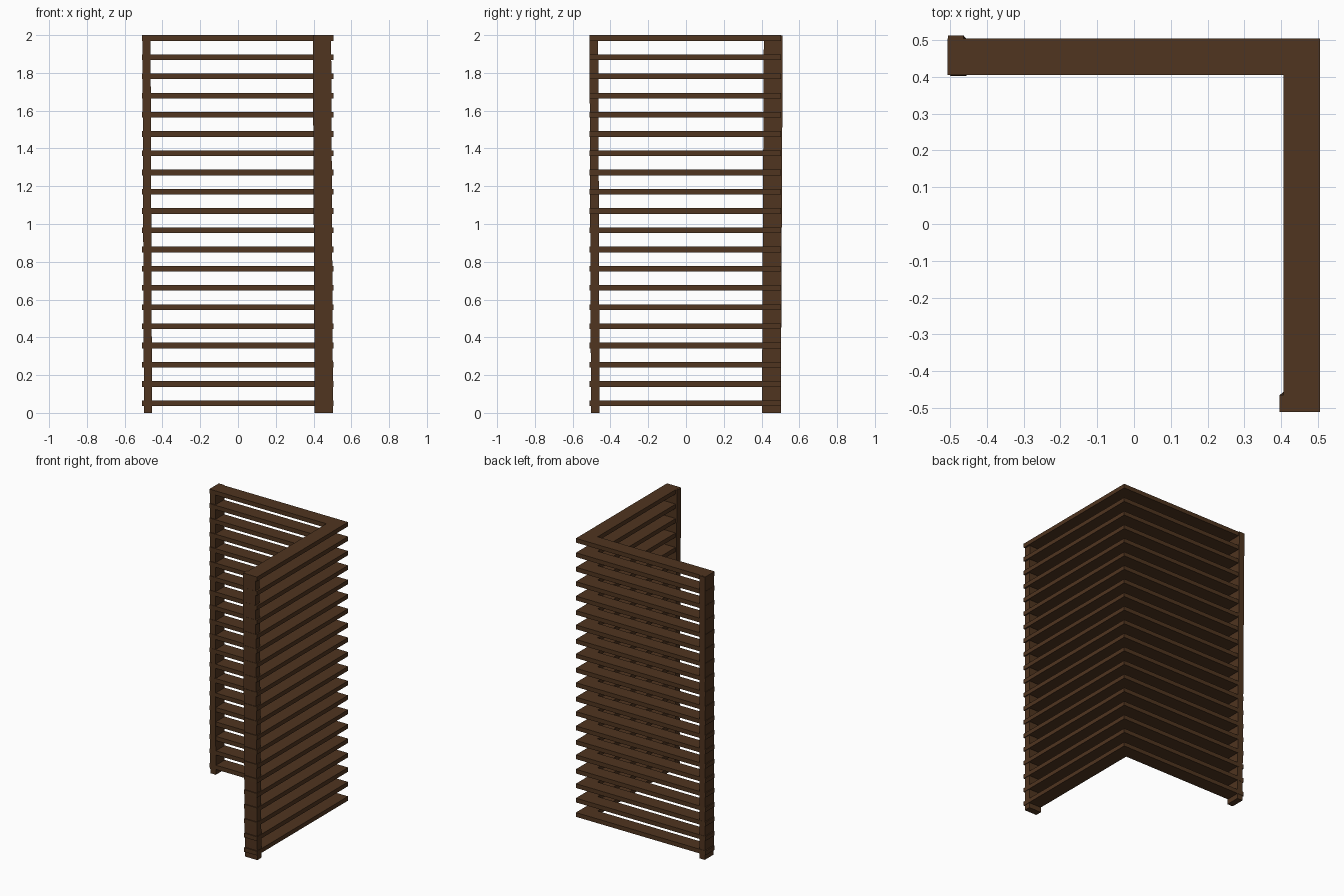
import bpy, bmesh
from mathutils import Vector

if "Cube" in bpy.data.objects:
    bpy.data.objects.remove(bpy.data.objects["Cube"])

wood = bpy.data.materials.new("dark_wood")
wood.diffuse_color = (0.08, 0.035, 0.014, 1)
wood.use_nodes = True
wood.node_tree.nodes["Principled BSDF"].inputs["Base Color"].default_value = wood.diffuse_color


def prism(name, outline, z0, z1, lean=(0, 0)):
    """Extrude a flat outline upwards, optionally leaning at the top."""
    bm = bmesh.new()
    face = bm.faces.new([bm.verts.new((x, y, z0)) for x, y in outline])
    ext = bmesh.ops.extrude_face_region(bm, geom=[face])
    for v in ext["geom"]:
        if isinstance(v, bmesh.types.BMVert):
            v.co += Vector((lean[0], lean[1], z1 - z0))
    bmesh.ops.recalc_face_normals(bm, faces=bm.faces)
    mesh = bpy.data.meshes.new(name)
    bm.to_mesh(mesh)
    bm.free()
    mesh.materials.append(wood)
    obj = bpy.data.objects.new(name, mesh)
    bpy.context.collection.objects.link(obj)
    return obj


def rect(x0, x1, y0, y1):
    return [(x0, y0), (x1, y0), (x1, y1), (x0, y1)]


# L-shaped corner slats, evenly stacked
corner = [(-0.507, 0.405), (0.406, 0.405), (0.406, -0.511),
          (0.506, -0.511), (0.506, 0.504), (-0.507, 0.504)]
COUNT, THICK = 20, 0.03
first, last = 0.036, 1.97
for i in range(COUNT):
    z = first + (last - first) * i / (COUNT - 1)
    prism(f"slat_{i + 1}", corner, z, z + THICK)

# Slightly leaning end posts
prism("back_left_post", rect(-0.498, -0.455, 0.402, 0.502), 0, 1.999, (-0.008, 0.01))
prism("front_right_post", rect(0.406, 0.503, -0.503, -0.457), 0, 1.999, (-0.01, -0.008))
